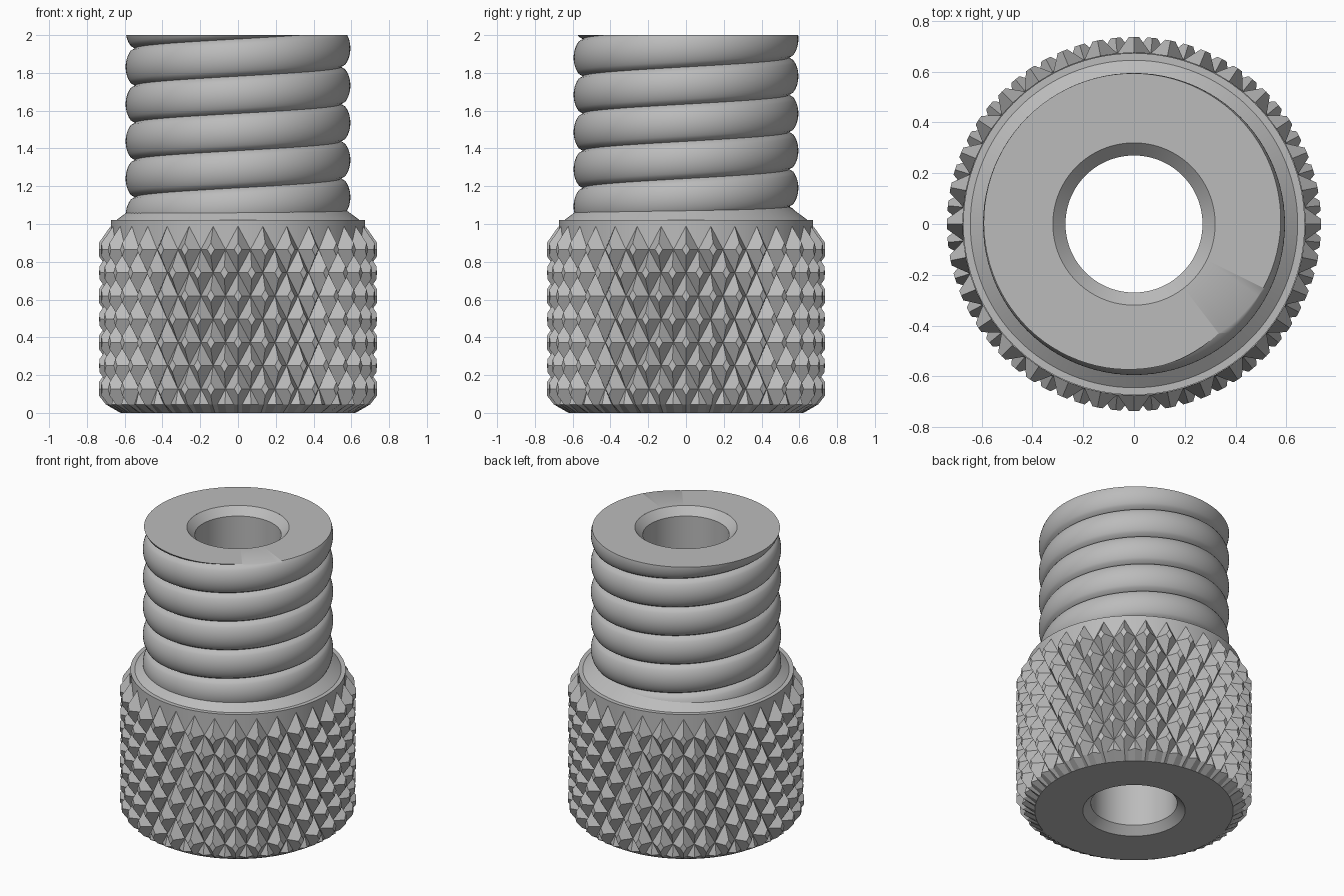
import bpy, bmesh, math

cube = bpy.data.objects.get("Cube")
if cube:
    bpy.data.objects.remove(cube, do_unlink=True)

TAU = 2 * math.pi
steel = bpy.data.materials.new("plain grey")
steel.use_nodes = True
GREY = (0.5, 0.5, 0.5, 1)
steel.diffuse_color = GREY
steel.node_tree.nodes["Principled BSDF"].inputs["Base Color"].default_value = GREY


def polar(r, a, z):
    return (r * math.cos(a), r * math.sin(a), z)


def finish(bm, name, smooth_angle=None):
    mesh = bpy.data.meshes.new(name)
    bm.to_mesh(mesh)
    bm.free()
    ob = bpy.data.objects.new(name, mesh)
    bpy.context.collection.objects.link(ob)
    mesh.materials.append(steel)
    if smooth_angle:
        bpy.ops.object.select_all(action='DESELECT')
        bpy.context.view_layer.objects.active = ob
        ob.select_set(True)
        bpy.ops.object.shade_smooth_by_angle(angle=math.radians(smooth_angle))
    return ob


def cut(bm, z, above):
    geom = bm.verts[:] + bm.edges[:] + bm.faces[:]
    bmesh.ops.bisect_plane(bm, geom=geom, plane_co=(0, 0, z), plane_no=(0, 0, 1),
                           clear_outer=above, clear_inner=not above)
    return [e for e in bm.edges if e.is_boundary and all(abs(v.co.z - z) < 1e-4 for v in e.verts)]


def extend_ring(bm, edges, r, z):
    """Extrude a boundary loop to a circle of radius r at height z."""
    new = bmesh.ops.extrude_edge_only(bm, edges=edges)["geom"]
    for v in [g for g in new if isinstance(g, bmesh.types.BMVert)]:
        v.co = polar(r, math.atan2(v.co.y, v.co.x), z)


# Turned core: base, collar, shoulder and chamfered bore
SIDES = 128
profile = [(0.32, 2), (0.27, 1.95), (0.27, 0.05), (0.32, 0), (0.62, 0), (0.66, 0.05),
           (0.673, 0.07), (0.673, 1.02), (0.645, 1.02), (0.55, 1.09), (0.53, 1.09)]
bm = bmesh.new()
rings = [[bm.verts.new(polar(r, TAU * i / SIDES, z)) for i in range(SIDES)] for r, z in profile]
for lo, hi in zip(rings, rings[1:]):
    for i in range(SIDES):
        j = (i + 1) % SIDES
        bm.faces.new((lo[i], lo[j], hi[j], hi[i]))
bmesh.ops.recalc_face_normals(bm, faces=bm.faces[:])
finish(bm, "turned_core", 30)

# Knurled grip: staggered diamond pyramids with small flat tips
COUNT, ROW, TIP = 32, 0.123, 0.28
half = math.pi / COUNT
bm = bmesh.new()
for row in range(8):
    zc = 0.865 - row * ROW
    for k in range(COUNT):
        a = -math.pi / 2 + (2 * k + row % 2) * half
        steps = [(1, 0), (0, 1), (-1, 0), (0, -1)]
        base = [bm.verts.new(polar(0.675, a + u * half, zc + v * ROW)) for u, v in steps]
        tip = [bm.verts.new(polar(0.737, a + u * half * TIP, zc + v * ROW * TIP)) for u, v in steps]
        bm.faces.new(tip)
        for i in range(4):
            j = (i + 1) % 4
            bm.faces.new((base[i], base[j], tip[j], tip[i]))
bmesh.ops.remove_doubles(bm, verts=bm.verts[:], dist=1e-4)
rim = cut(bm, 0.045, above=False)
for v in {v for e in rim for v in e.verts}:
    r = math.hypot(v.co.x, v.co.y)
    v.co.xy *= min(r, 0.7) / r
extend_ring(bm, rim, 0.622, 0)
bmesh.ops.recalc_face_normals(bm, faces=bm.faces[:])
finish(bm, "knurled_grip")

# Screw thread: rounded crests swept along a helix, trimmed flat on top
PITCH, STEPS, TURNS, COLS = 0.197, 14, 7, 96
bm = bmesh.new()
z0 = 1.93 - 6 * PITCH
grid = []
for i in range(COLS + 1):
    a = TAU * i / COLS
    column = []
    for j in range(STEPS * TURNS + 1):
        r = 0.545 + 0.05 * math.sqrt(abs(math.cos(math.pi * j / STEPS)))
        column.append(bm.verts.new(polar(r, a, z0 + PITCH * (j / STEPS + i / COLS))))
    grid.append(column)
for left, right in zip(grid, grid[1:]):
    for j in range(STEPS * TURNS):
        bm.faces.new((left[j], right[j], right[j + 1], left[j + 1]))
bmesh.ops.remove_doubles(bm, verts=bm.verts[:], dist=1e-4)
cut(bm, 0.98, above=False)
extend_ring(bm, cut(bm, 2, above=True), 0.32, 2)
bmesh.ops.recalc_face_normals(bm, faces=bm.faces[:])
finish(bm, "screw_thread", 40)
